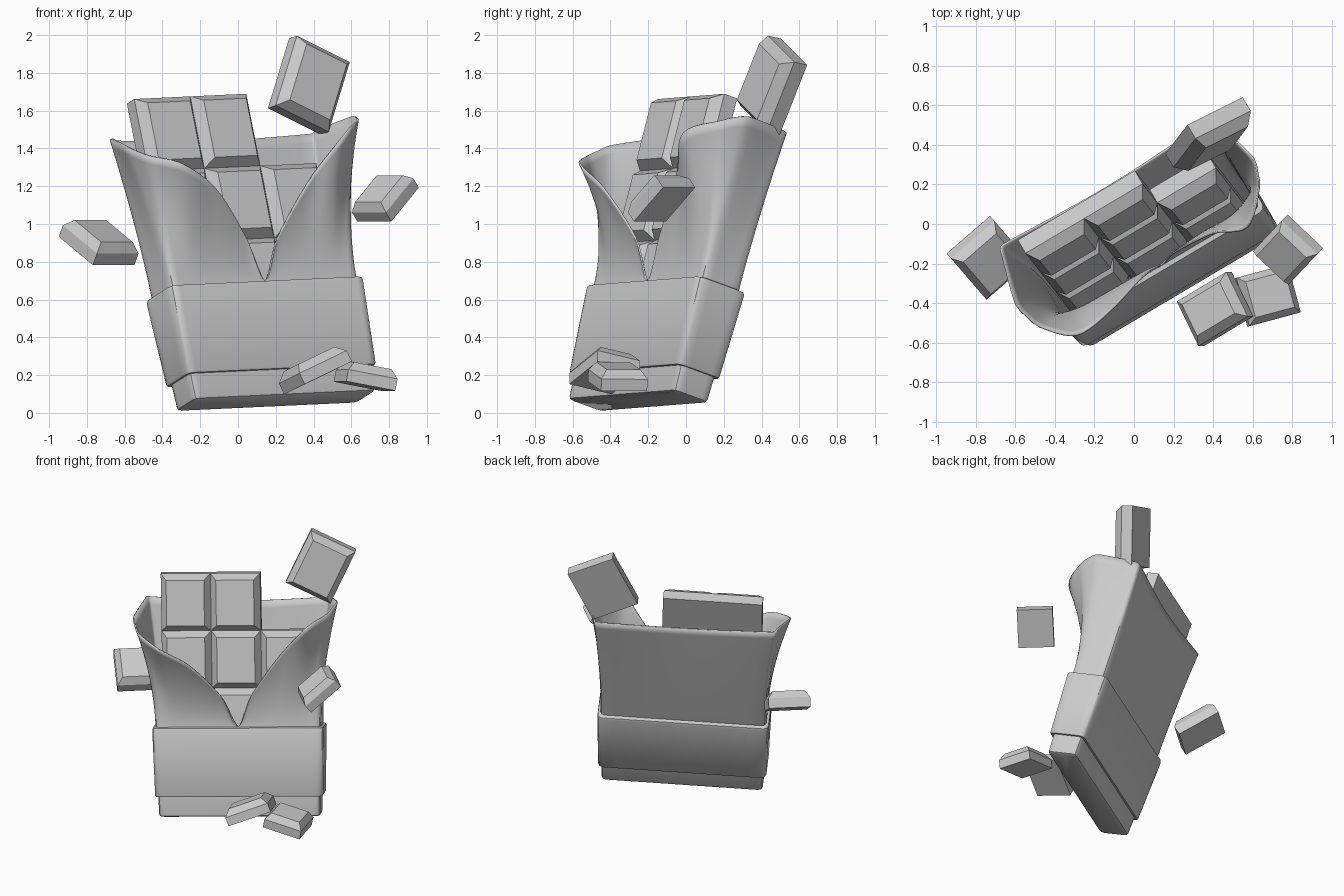
import bpy, bmesh
from mathutils import Vector, Matrix

if "Cube" in bpy.data.objects:
    bpy.data.objects.remove(bpy.data.objects["Cube"])

# Local frame of the tilted bar: U = width, V = depth (back), W = up
U = Vector((0.859, 0.51, 0.04)).normalized()
W = Vector((-0.19, 0.238, 0.952))
W = (W - U * W.dot(U)).normalized()
V = W.cross(U)
O = Vector((0.2025, -0.255, 0.062))


def place(u, v, w):
    return O + U * u + V * v + W * w


def finish(bm, name, smooth=None, thickness=0):
    bmesh.ops.remove_doubles(bm, verts=bm.verts, dist=0.0005)
    bmesh.ops.recalc_face_normals(bm, faces=bm.faces)
    me = bpy.data.meshes.new(name)
    bm.to_mesh(me)
    bm.free()
    ob = bpy.data.objects.new(name, me)
    bpy.context.collection.objects.link(ob)
    if thickness:
        mod = ob.modifiers.new("thickness", 'SOLIDIFY')
        mod.thickness = thickness
    if smooth:
        bpy.ops.object.select_all(action='DESELECT')
        ob.select_set(True)
        bpy.context.view_layer.objects.active = ob
        bpy.ops.object.shade_smooth_by_angle(angle=smooth)
    return ob


def loft(rows, cap=False):
    bm = bmesh.new()
    grid = [[bm.verts.new(p) for p in r] for r in rows]
    n = len(grid[0])
    for a, b in zip(grid, grid[1:]):
        for i in range(n):
            j = (i + 1) % n
            bm.faces.new((a[i], a[j], b[j], b[i]))
    if cap:
        bm.faces.new(grid[0])
    return bm


# Wrapper columns: (u, v at the sleeve) and (u, v, w at the torn top edge)
HU, HV, TOP = 0.575, 0.125, 0.63
KEYS = [
    ((0, -.125), (0, -.125, .63)),
    ((.08, -.125), (.10, -.175, .85)),
    ((.27, -.125), (.325, -.29, 1.16)),
    ((.43, -.125), (.50, -.41, 1.34)),
    ((.545, -.125), (.66, -.29, 1.44)),
    ((.566, -.116), (.69, -.23, 1.475)),
    ((.575, -.095), (.71, -.16, 1.50)),
    ((.575, .095), (.64, .10, 1.51)),
    ((.566, .116), (.633, .125, 1.505)),
    ((.545, .125), (.61, .135, 1.50)),
    ((0, .125), (0, .115, 1.48)),
    ((-.545, .125), (-.61, .125, 1.51)),
    ((-.566, .116), (-.633, .115, 1.515)),
    ((-.575, .095), (-.645, .08, 1.51)),
    ((-.575, -.095), (-.715, -.15, 1.40)),
    ((-.566, -.116), (-.70, -.22, 1.35)),
    ((-.545, -.125), (-.67, -.29, 1.30)),
    ((-.43, -.125), (-.53, -.40, 1.21)),
    ((-.27, -.125), (-.32, -.34, 1.085)),
    ((-.08, -.125), (-.11, -.20, .85)),
]


def spline(a, b, c, d, t):
    m1 = (c - a) * 0.5 * min(1, (c - b).length * 2 / ((c - a).length + 1e-6))
    m2 = (d - b) * 0.5 * min(1, (c - b).length * 2 / ((d - b).length + 1e-6))
    return (b * (2*t**3 - 3*t*t + 1) + m1 * (t**3 - 2*t*t + t)
            + c * (3*t*t - 2*t**3) + m2 * (t**3 - t*t))


cols = []
n = len(KEYS)
for i in range(n):
    k = [KEYS[(i + j) % n] for j in (-1, 0, 1, 2)]
    b0, b1 = Vector(k[1][0]), Vector(k[2][0])
    steps = 6 if (b1 - b0).length > 0.06 else 2
    for s in range(steps):
        t = s / steps
        cols.append((b0.lerp(b1, t), spline(*[Vector(q[1]) for q in k], t)))


def ring(hu, hv, w):
    return [place(b.x * hu / HU, b.y * hv / HV, w) for b, e in cols]


# Torn paper wrapper: closed base flaring into two curled front flaps
rows = [ring(.545, .095, 0), ring(.556, .106, .006), ring(.56, .11, .02),
        ring(.565, .115, .2), ring(HU, HV, TOP)]
for r in range(1, 17):
    t = r / 16
    row = []
    for b, e in cols:
        f = t ** 1.7
        row.append(place(b.x + (e.x - b.x) * f, b.y + (e.y - b.y) * f,
                         TOP + (e.z - TOP) * t))
    rows.append(row)
finish(loft(rows, True), "torn_wrapper", 0.7, 0.01)

# Outer paper sleeve around the lower part
sleeve = [ring(.56, .11, .142), ring(.578, .13, .142), ring(.584, .135, .152),
          ring(.596, .153, .605), ring(.592, .148, .622), ring(.57, .12, .63)]
finish(loft(sleeve), "paper_sleeve", 0.7)


# Chocolate square with a chamfered front
def square(name, centre, width, up, depth):
    centre, width, up = Vector(centre), Vector(width), Vector(up)
    x = width.normalized()
    z = (up - x * up.dot(x)).normalized()
    y = z.cross(x)
    hw, hh, d = width.length / 2, up.length / 2, depth
    inset = 0.12 * width.length
    prof = [(.5, 0), (-.08, 0), (-.5, inset)]
    rows = []
    for v, o in prof:
        rows.append([centre + x * sx * (hw - o) + z * sz * (hh - o) + y * v * d
                     for sx, sz in ((-1, -1), (1, -1), (1, 1), (-1, 1))])
    bm = loft(rows, True)
    bm.verts.ensure_lookup_table()
    bm.faces.new(bm.verts[-4:])
    finish(bm, name)


# Chocolate tablet, top right square broken off
for r in range(4):
    for c in range(3):
        if r == 3 and c == 2:
            continue
        square(f"tablet_square_{r}_{c}",
               place(-.355 + .345 * c, -.025, .29 + .40 * r),
               U * .345, W * .40, .14)

# Loose flying pieces
square("loose_piece_top", (.39, .44, 1.74), (.28, .14, -.14), (.12, .15, .365), .14)
square("loose_piece_left", (-.73, -.18, .91), (.22, .19, 0), (-.19, .2, .15), .12)
square("loose_piece_right", (.77, -.14, 1.145), (.18, -.17, 0), (.14, .16, .18), .11)
square("loose_piece_low_a", (.40, -.43, .235), (.25, .15, .12), (-.1, .23, -.05), .11)
square("loose_piece_low_b", (.68, -.36, .195), (.26, .07, -.05), (-.08, .24, 0), .11)
